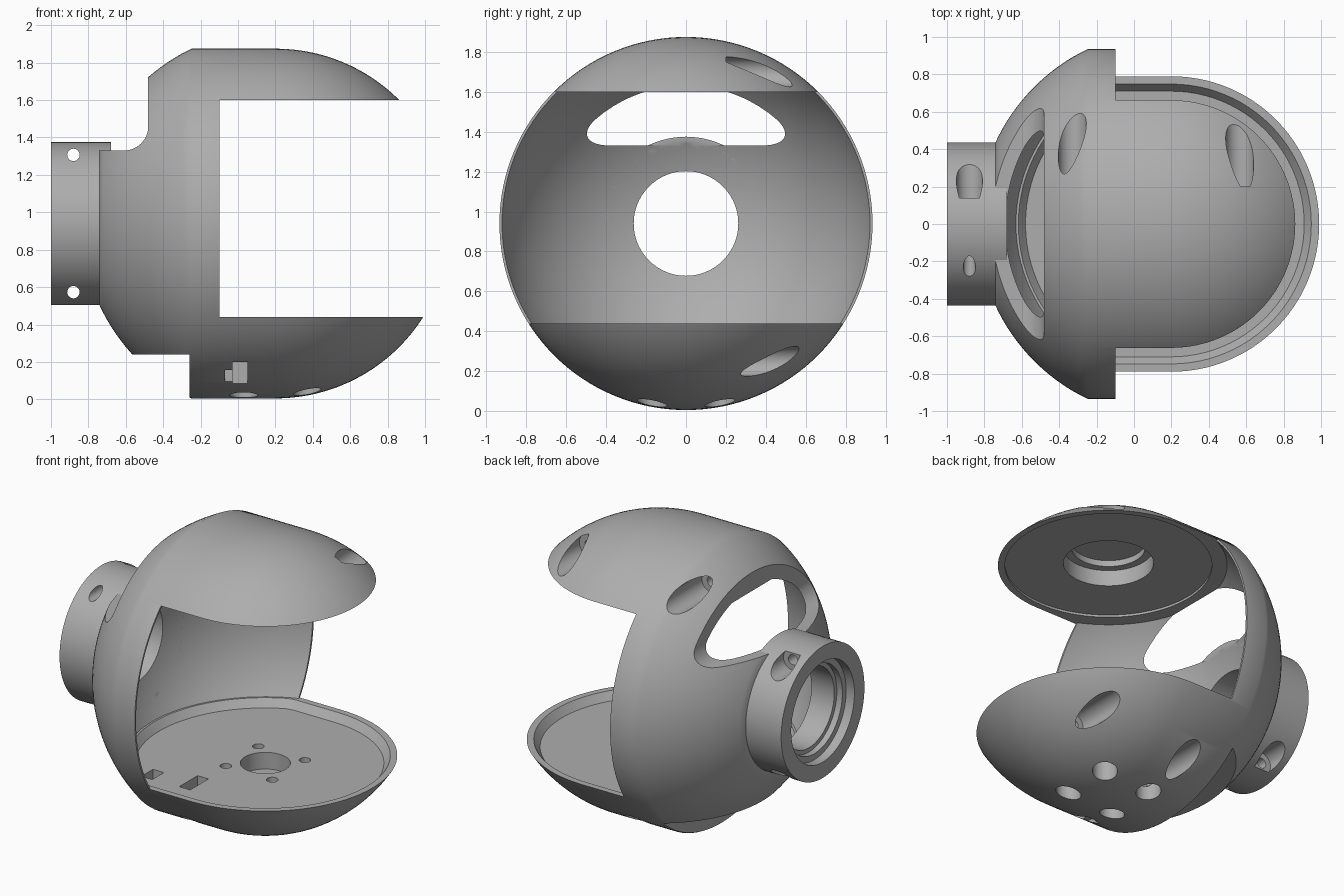
import bpy, bmesh, math
from math import sin, cos, pi, sqrt
from mathutils import Matrix, Vector

cube = bpy.data.objects.get("Cube")
if cube:
    bpy.data.objects.remove(cube, do_unlink=True)

CZ = 0.94      # height of the main axis
CX = 0.2       # centre of the spherical surfaces
R = 0.935      # housing radius
R_BACK = 1.037 # back dome radius
R_IN = 0.97    # cavity radius

grey = bpy.data.materials.new("plain grey")
grey.use_nodes = True
grey.diffuse_color = (0.42, 0.42, 0.42, 1)
grey.node_tree.nodes["Principled BSDF"].inputs["Base Color"].default_value = grey.diffuse_color


def finish(name, bm):
    bmesh.ops.remove_doubles(bm, verts=bm.verts, dist=1e-5)
    bmesh.ops.recalc_face_normals(bm, faces=bm.faces)
    mesh = bpy.data.meshes.new(name)
    bm.to_mesh(mesh)
    bm.free()
    mesh.materials.append(grey)
    ob = bpy.data.objects.new(name, mesh)
    bpy.context.collection.objects.link(ob)
    return ob


def revolve(name, profile, axis, centre, steps=96, closed=False):
    """Spin (along axis, radius) points around an axis through centre."""
    bm = bmesh.new()
    axis, centre = Vector(axis), Vector(centre)
    side = Vector((0, 0, 1)) if axis.z == 0 else Vector((1, 0, 0))
    vs = [bm.verts.new(centre + axis * a + side * r) for a, r in profile]
    pairs = list(zip(vs, vs[1:])) + ([(vs[-1], vs[0])] if closed else [])
    edges = [bm.edges.new(p) for p in pairs]
    bmesh.ops.spin(bm, geom=vs + edges, cent=centre, axis=axis,
                   angle=2 * pi, steps=steps, use_merge=True)
    return finish(name, bm)


def drill(axis, centre, radius, start, end, steps=40):
    return revolve("drill", [(start, 0), (start, radius), (end, radius), (end, 0)],
                   axis, centre, steps)


def box(x0, x1, y0, y1, z0, z1):
    bm = bmesh.new()
    bmesh.ops.create_cube(bm, size=1)
    bmesh.ops.transform(bm, verts=bm.verts, matrix=Matrix.Translation(
        ((x0 + x1) / 2, (y0 + y1) / 2, (z0 + z1) / 2)) @ Matrix.Diagonal(
        (x1 - x0, y1 - y0, z1 - z0, 1)))
    return finish("box_cutter", bm)


def loft(bottom, top):
    """Close two matching loops into a solid."""
    bm = bmesh.new()
    a = [bm.verts.new(p) for p in bottom]
    b = [bm.verts.new(p) for p in top]
    n = len(a)
    for i in range(n):
        j = (i + 1) % n
        bm.faces.new((a[i], a[j], b[j], b[i]))
    bm.faces.new(a)
    bm.faces.new(b)
    return finish("loft_cutter", bm)


def cut(target, cutter, keep=False):
    mod = target.modifiers.new("cut", "BOOLEAN")
    mod.operation = "DIFFERENCE"
    mod.solver = "EXACT"
    mod.object = cutter
    bpy.context.view_layer.objects.active = target
    bpy.ops.object.modifier_apply(modifier=mod.name)
    if not keep:
        bpy.data.objects.remove(cutter, do_unlink=True)


def rounded_loop(width, back, z, n=96):
    """Round at the front, straight sides, larger arc at the back."""
    pts = []
    for i in range(n):
        t = 2 * pi * i / n
        r = width if cos(t) >= 0 else min(back, width / max(abs(sin(t)), 1e-6))
        pts.append((CX + r * cos(t), r * sin(t), z))
    return pts


X, Y, Z = (1, 0, 0), (0, 1, 0), (0, 0, 1)

# Housing: back dome, straight band and round nose
a0, a1 = math.asin(0.435 / R_BACK), math.asin(R / R_BACK)
profile = [(-0.735, 0)]
profile += [(CX - R_BACK * cos(a0 + (a1 - a0) * i / 16),
             R_BACK * sin(a0 + (a1 - a0) * i / 16)) for i in range(17)]
profile += [(CX + R * sin(pi / 2 * i / 32), R * cos(pi / 2 * i / 32)) for i in range(32)]
profile.append((CX + R, 0))
housing = revolve("housing", profile, X, (0, 0, CZ), 128)

# Spherical cavity between bowl and cap
z0, z1 = 0.44, 1.6
arc = [(z0 + (z1 - z0) * i / 32) for i in range(33)]
profile = [(z0, 0)] + [(z, sqrt(R_IN ** 2 - (z - CZ) ** 2)) for z in arc] + [(z1, 0)]
cavity = revolve("cavity_cutter", profile, Z, (CX, 0, 0), 128)
cut(housing, cavity, keep=True)
cut(housing, box(-0.1, 1.5, -1.2, 1.2, z0, z1))

# Rear window with a filleted corner
fillet = [(-0.61 + 0.13 * sin(pi / 2 * i / 12), 1.46 - 0.13 * cos(pi / 2 * i / 12))
          for i in range(13)]
outline = [(-1.2, 1.33)] + fillet + [(-0.48, 2.2), (-1.2, 2.2)]
cut(housing, loft([(x, -1.2, z) for x, z in outline], [(x, 1.2, z) for x, z in outline]))

# Underside step and rear bore
cut(housing, box(-1.2, -0.26, -1.2, 1.2, -0.2, 0.24))
cut(housing, drill(X, (0, 0, CZ), 0.3, -0.9, -0.5, 96))

# Bowl floor recess with sloped wall, and shallow cap recess
cut(housing, loft(rounded_loop(0.71, 0.78, 0.39), rounded_loop(0.752, 0.822, 0.445)))
cut(housing, loft(rounded_loop(0.62, 0.62, 1.59), rounded_loop(0.62, 0.62, 1.615)))

# Round pockets in floor and cap
cut(housing, drill(Z, (CX, 0, 0), 0.15, 0.28, 0.5, 64))
cut(housing, drill(Z, (CX, 0, 0), 0.27, 1.5, 1.72, 64))
cut(housing, drill(Z, (CX, 0, 0), 0.22, 1.7, 1.76, 64))

# Four mounting holes with counterbores from below
for sx in (-1, 1):
    for sy in (-1, 1):
        at = (CX + 0.17 * sx, 0.17 * sy, 0)
        cut(housing, drill(Z, at, 0.035, -0.1, 0.5))
        cut(housing, drill(Z, at, 0.075, -0.1, 0.22))

# Sideways screw recesses in cap and bowl
for x, z, y in ((-0.33, 1.7, 0.2), (0.565, 1.7, 0.2), (0.64, 0.25, 0.2), (0.0, 0.135, 0.2)):
    cut(housing, drill(Y, (x, 0, z), 0.075, y, 1.2))
    cut(housing, drill(Y, (x, 0, z), 0.035, y - 0.12, y + 0.05))

# Nut slots opening in the floor
cut(housing, box(-0.03, 0.05, -0.57, -0.38, 0.07, 0.5))
cut(housing, box(-0.07, -0.02, -0.51, -0.4, 0.09, 0.16))
cut(housing, box(-0.3, -0.22, -0.58, -0.46, 0.3, 0.5))

# Rear collar with stepped bore
ring = [(-1, 0.33), (-1, 0.435), (-0.68, 0.435), (-0.68, 0.262),
        (-0.9, 0.262), (-0.9, 0.29), (-0.94, 0.29), (-0.94, 0.33)]
collar = revolve("rear_collar", ring, X, (0, 0, CZ), 96, closed=True)
cut(collar, cavity)
for s in (-1, 1):
    at = (-0.88, 0, CZ + 0.367 * s)
    cut(collar, drill(Y, at, 0.033, -0.6, 0.6))
    cut(collar, drill(Y, at, 0.07, 0.14, 0.6))

# Smooth curved surfaces, keep edges crisp
for ob in (housing, collar):
    bpy.ops.object.select_all(action="DESELECT")
    ob.select_set(True)
    bpy.context.view_layer.objects.active = ob
    bpy.ops.object.shade_smooth_by_angle(angle=math.radians(30))
